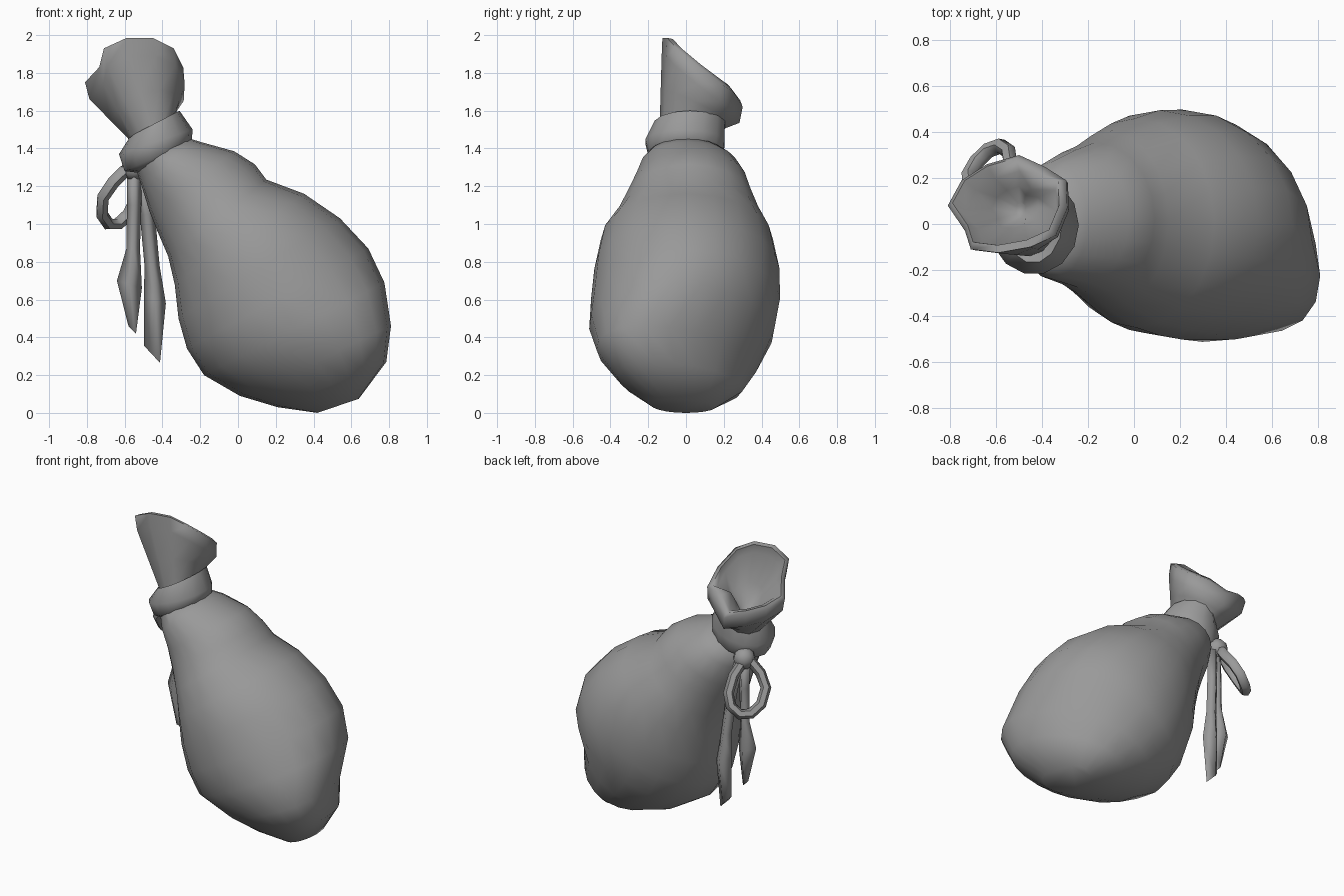
import bpy, bmesh, math
from mathutils import Vector

if "Cube" in bpy.data.objects:
    bpy.data.objects.remove(bpy.data.objects["Cube"])

grey = bpy.data.materials.new("cloth_grey")
grey.use_nodes = True
COLOUR = (0.32, 0.32, 0.32, 1)
grey.diffuse_color = COLOUR
grey.node_tree.nodes["Principled BSDF"].inputs["Base Color"].default_value = COLOUR


def loft(name, rings, cap_start=True, cap_end=True, closed=False, angle=60):
    """Skin a list of equally long point rings into one smooth object."""
    bm = bmesh.new()
    loops = [[bm.verts.new(p) for p in ring] for ring in rings]
    n = len(loops[0])
    pairs = list(zip(loops, loops[1:]))
    if closed:
        pairs.append((loops[-1], loops[0]))
    for a, b in pairs:
        for i in range(n):
            j = (i + 1) % n
            bm.faces.new((a[i], a[j], b[j], b[i]))
    if cap_start and not closed:
        bm.faces.new(loops[0])
    if cap_end and not closed:
        bm.faces.new(loops[-1])
    bmesh.ops.recalc_face_normals(bm, faces=bm.faces)
    mesh = bpy.data.meshes.new(name)
    bm.to_mesh(mesh)
    bm.free()
    mesh.materials.append(grey)
    obj = bpy.data.objects.new(name, mesh)
    bpy.context.collection.objects.link(obj)
    bpy.ops.object.select_all(action='DESELECT')
    obj.select_set(True)
    bpy.context.view_layer.objects.active = obj
    bpy.ops.object.shade_smooth_by_angle(angle=math.radians(angle))


def tilted_ring(lx, lz, rx, rz, yc, hy, skew=0, n=20):
    """Ellipse spanning two side points; skew shifts its +x end in depth."""
    pts = []
    for k in range(n):
        t = math.tau * k / n
        c = -math.cos(t)
        pts.append(Vector(((lx + rx) / 2 + c * (rx - lx) / 2,
                           yc - hy * math.sin(t) + skew * ((1 + c) / 2) ** 2,
                           (lz + rz) / 2 + c * (rz - lz) / 2)))
    return pts


# Sack body: left point, right point, depth centre, half depth, skew
body = [
    (-.55, 1.32, -.28, 1.46, .00, .18, 0),
    (-.51, 1.20, -.20, 1.435, .015, .255, 0),
    (-.47, 1.07, -.02, 1.385, .025, .30, 0),
    (-.43, .97, .09, 1.315, .02, .335, 0),
    (-.37, .83, .15, 1.235, .015, .385, 0),
    (-.335, .68, .35, 1.16, .005, .455, 0),
    (-.315, .50, .54, 1.03, .005, .49, 0),
    (-.27, .34, .69, .87, .00, .50, -.01),
    (-.18, .20, .775, .69, -.005, .49, -.07),
    (.01, .09, .81, .46, .015, .405, -.24),
    (.21, .03, .785, .27, .02, .315, -.19),
    (.42, .0, .64, .075, .0, .17, -.06),
]
loft("sack_body", [tilted_ring(*r) for r in body])

# Cloth band wrapped round the neck
band = [
    (-.52, 1.27, -.27, 1.41, 0, .17),
    (-.60, 1.28, -.245, 1.44, 0, .20),
    (-.63, 1.37, -.24, 1.50, -.005, .215),
    (-.57, 1.465, -.31, 1.60, .02, .19),
    (-.53, 1.42, -.36, 1.52, .02, .14),
]
loft("neck_band", [tilted_ring(*r, n=14) for r in band])

# Flared mouth with a wavy rolled rim and hollow inside
rim = [Vector(p) for p in (
    (-.81, .08, 1.75), (-.735, -.03, 1.83), (-.71, -.11, 1.93), (-.59, -.125, 1.985),
    (-.45, -.10, 1.985), (-.34, -.05, 1.93), (-.29, .07, 1.83), (-.295, .19, 1.74),
    (-.39, .25, 1.70), (-.50, .30, 1.62), (-.64, .26, 1.66), (-.75, .19, 1.70))]
neck = tilted_ring(-.57, 1.44, -.34, 1.56, .025, .165, n=12)
middle = sum(rim, Vector()) / len(rim)
floor = Vector((-.50, .07, 1.60))
lean = Vector((-.03, .04, .05)).normalized()


def blend(a, b, f):
    return [p.lerp(q, f) for p, q in zip(a, b)]


lower = [p.lerp(middle, .03) + Vector((.015, -.01, -.09)) for p in rim]
inside = [p.lerp(middle, .24) for p in rim]
inside[8] = inside[8].lerp(middle, .3)  # cloth fold pushed inward at the back
pit = [floor.lerp(p, .2) for p in neck]
loft("sack_mouth", [
    neck, blend(neck, lower, .5), lower, rim,
    [p + lean * .02 for p in blend(rim, inside, .45)],
    [p - lean * .03 for p in inside],
    blend(inside, pit, .55), pit], cap_start=False, angle=80)


def tube(name, path, radius, sides=6):
    """Closed round cord following a loop of points."""
    pts = [Vector(p) for p in path]
    centre = sum(pts, Vector()) / len(pts)
    rings = []
    for i, p in enumerate(pts):
        along = pts[(i + 1) % len(pts)] - pts[i - 1]
        side = along.cross(p - centre).normalized()
        out = side.cross(along).normalized()
        rings.append([p + radius * (math.cos(a) * out + math.sin(a) * side)
                      for a in (math.tau * k / sides for k in range(sides))])
    loft(name, rings, closed=True)


# Hanging cord loop
tube("cord_loop", [
    (-.56, .165, 1.30), (-.535, .245, 1.21), (-.545, .315, 1.12), (-.58, .34, 1.05),
    (-.635, .32, 1.0), (-.685, .27, 1.0), (-.72, .21, 1.05), (-.715, .15, 1.14),
    (-.66, .13, 1.22), (-.60, .14, 1.28)], .034)

# Small knot where the cord meets the band
bpy.ops.mesh.primitive_uv_sphere_add(segments=10, ring_count=6, radius=.07,
                                     location=(-.55, .15, 1.30))
knot = bpy.context.object
knot.name = "cord_knot"
knot.data.materials.append(grey)
bpy.ops.object.shade_smooth_by_angle(angle=math.radians(60))


def strap(name, sections):
    """Hanging strip from diamond sections: x, y, z, half width, half depth, slope."""
    loft(name, [[(x - w, y, z + s), (x, y - d, z), (x + w, y, z - s), (x, y + d, z)]
                for x, y, z, w, d, s in sections], angle=95)


strap("short_strap", [
    (-.55, .14, 1.30, .038, .038, 0), (-.55, .15, 1.1, .038, .036, 0),
    (-.555, .15, .87, .036, .036, 0), (-.575, .15, .68, .066, .06, .02),
    (-.56, .15, .44, .02, .02, .02)])
strap("long_strap", [
    (-.51, .15, 1.28, .038, .038, 0), (-.48, .19, 1.05, .04, .036, 0),
    (-.455, .21, .78, .04, .036, 0), (-.44, .215, .60, .058, .055, .02),
    (-.455, .215, .31, .042, .035, .045)])
